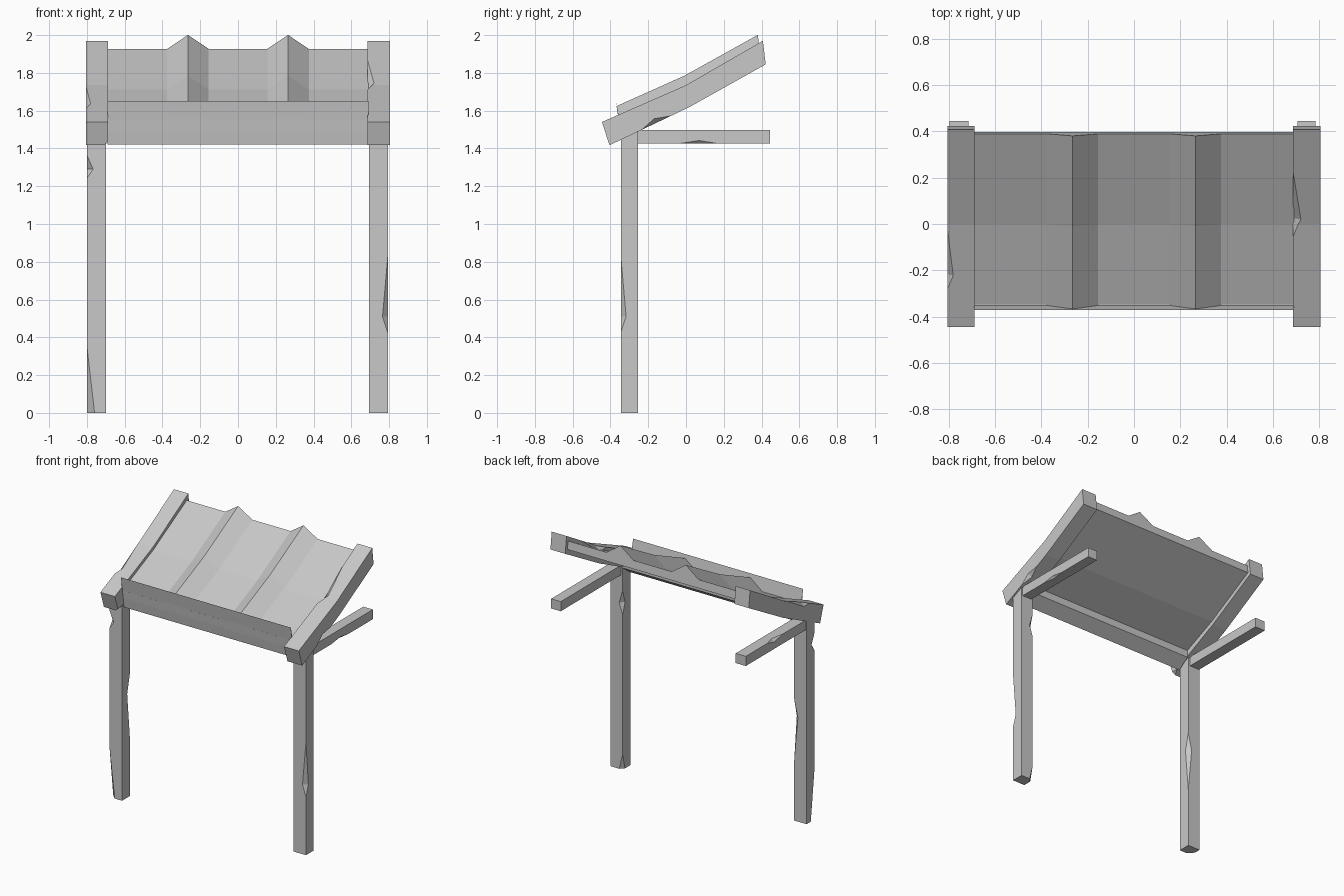
import bpy
import bmesh
from mathutils import Vector

cube = bpy.data.objects.get("Cube")
if cube:
    bpy.data.objects.remove(cube, do_unlink=True)

GREY = (0.58, 0.58, 0.58, 1)
mat = bpy.data.materials.new("plain_grey")
mat.use_nodes = True
mat.diffuse_color = GREY
mat.node_tree.nodes["Principled BSDF"].inputs["Base Color"].default_value = GREY


def add_mesh(name, verts, faces):
    mesh = bpy.data.meshes.new(name)
    mesh.from_pydata(verts, [], faces)
    mesh.materials.append(mat)
    bm = bmesh.new()
    bm.from_mesh(mesh)
    bmesh.ops.recalc_face_normals(bm, faces=bm.faces)
    bm.to_mesh(mesh)
    bm.free()
    obj = bpy.data.objects.new(name, mesh)
    bpy.context.collection.objects.link(obj)
    return obj


def loft(name, rings):
    """Skin a row of equal closed rings and cap both ends."""
    n = len(rings[0])
    faces = [list(range(n))[::-1], [(len(rings) - 1) * n + i for i in range(n)]]
    for r in range(len(rings) - 1):
        for i in range(n):
            j = (i + 1) % n
            faces.append((r * n + i, r * n + j, r * n + n + j, r * n + n + i))
    return add_mesh(name, [v for ring in rings for v in ring], faces)


def chip(obj, a, b, p, q):
    """Cut a tetrahedral splinter out of a beam."""
    cutter = add_mesh("chip_cutter", [a, b, p, q],
                      [(0, 1, 2), (0, 3, 1), (0, 2, 3), (1, 3, 2)])
    cutter.hide_render = True
    mod = obj.modifiers.new("chip", "BOOLEAN")
    mod.operation = "DIFFERENCE"
    mod.solver = "EXACT"
    mod.object = cutter
    graph = bpy.context.evaluated_depsgraph_get()
    carved = bpy.data.meshes.new_from_object(obj.evaluated_get(graph))
    obj.modifiers.clear()
    obj.data = carved
    bpy.data.objects.remove(cutter, do_unlink=True)


def beam(name, x0, x1, stations, nicks=()):
    """Beam through (t, low_yz, high_yz) stations.
    Each nick (corner, start, apex, end, depth) chips one long edge.
    Corners: 0 = x0 low, 1 = x1 low, 2 = x1 high, 3 = x0 high."""

    def ring(t):
        pairs = list(zip(stations, stations[1:]))
        a, b = next((p for p in pairs if t <= p[1][0]), pairs[-1])
        f = (t - a[0]) / (b[0] - a[0])
        low = Vector(a[1]) + (Vector(b[1]) - Vector(a[1])) * f
        high = Vector(a[2]) + (Vector(b[2]) - Vector(a[2])) * f
        return [Vector((x, *p)) for x, p in ((x0, low), (x1, low), (x1, high), (x0, high))]

    obj = loft(name, [ring(s[0]) for s in stations])
    for corner, start, apex, end, depth in nicks:
        tips = []
        for t in (start, end):
            r = ring(t)
            tips.append(r[corner] + (r[corner] - r[(corner + 2) % 4]) * 0.01)
        r = ring(apex)
        p, q = (r[corner] + (r[(corner + k) % 4] - r[corner]).normalized() * depth
                for k in (1, 3))
        reach = (p - q) * 0.5
        chip(obj, *tips, p + reach, q - reach)


# Upright posts
POST = [(z, (-0.345, z), (-0.255, z)) for z in (0, 1.5)]
beam("right_post", -0.80, -0.70, POST,
     [(0, -0.02, -0.01, 0.37, 0.042), (0, 1.24, 1.29, 1.37, 0.033),
      (2, 0.42, 0.76, 0.9, 0.03)])
beam("left_post", 0.693, 0.793, POST,
     [(1, 0.42, 0.51, 0.85, 0.028), (3, 1.13, 1.22, 1.32, 0.028),
      (3, -0.02, -0.01, 0.12, 0.03)])

# Horizontal arms reaching back from the posts
ARM = [(y, (y, 1.427), (y, 1.498)) for y in (-0.26, 0.445)]
beam("right_arm", -0.797, -0.715, ARM, [(3, 0.0, 0.12, 0.2, 0.02)])
beam("left_arm", 0.705, 0.783, ARM, [(1, -0.04, 0.07, 0.17, 0.015)])

# Bent sloping rafters
RAFTER = [(-0.42, (-0.405, 1.417), (-0.445, 1.54)),
          (0.0, (0.02, 1.62), (0.0, 1.735)),
          (0.41, (0.422, 1.845), (0.407, 1.97))]
beam("right_rafter", -0.805, -0.688, RAFTER,
     [(3, -0.27, -0.21, 0.02, 0.025), (1, -0.44, -0.43, -0.37, 0.025)])
beam("left_rafter", 0.685, 0.805, RAFTER,
     [(3, -0.06, 0.02, 0.25, 0.035), (1, -0.26, -0.18, -0.09, 0.025)])

# Roof slab with two raised ridges and a flat underside
SLOPE = [(-0.357, 1.551), (0.0, 1.711), (0.389, 1.927)]
PROFILE = [(-0.69, 0)]
for ridge in (-0.265, 0.265):
    PROFILE += [(ridge - 0.11, 0), (ridge, 0.074), (ridge + 0.11, 0)]
PROFILE += [(0.69, 0), (0.69, -0.06), (-0.69, -0.06)]
loft("roof_slab", [[(x, y - 0.12 * h, z + h) for x, h in PROFILE] for y, z in SLOPE])

# Front board leaning forward, thickened below the slab
BOARD = [(-0.337, 1.42), (-0.372, 1.652), (-0.352, 1.555), (-0.25, 1.56), (-0.25, 1.483)]
loft("front_board", [[(x, y, z) for y, z in BOARD] for x in (-0.69, 0.69)])
